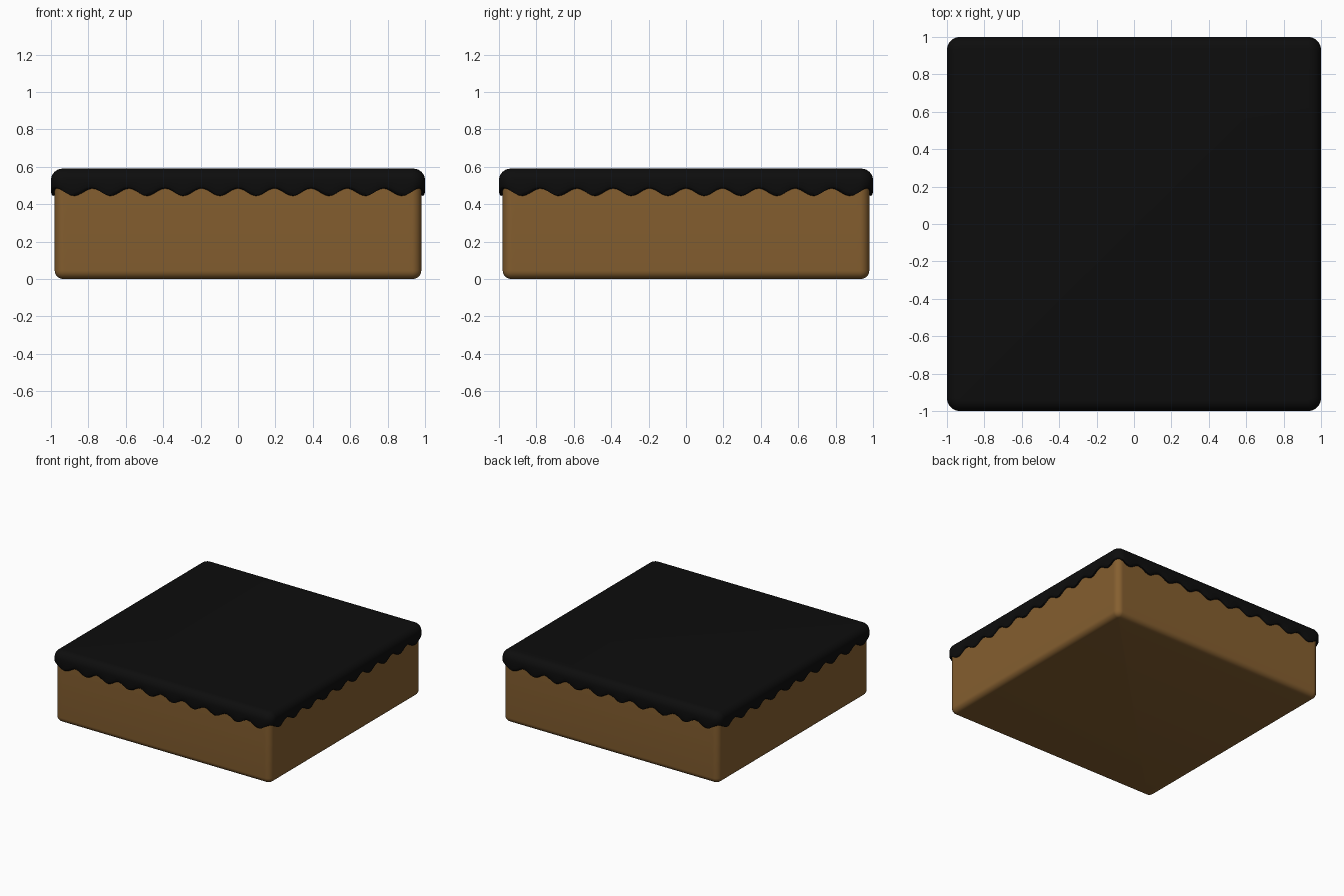
import bpy, bmesh, math

if "Cube" in bpy.data.objects:
    bpy.data.objects.remove(bpy.data.objects["Cube"])


def material(name, color):
    m = bpy.data.materials.new(name)
    m.diffuse_color = (*color, 1)
    m.use_nodes = True
    m.node_tree.nodes["Principled BSDF"].inputs["Base Color"].default_value = m.diffuse_color
    return m


SPONGE = material("sponge brown", (0.235, 0.114, 0.029))
ICING = material("black icing", (0.004, 0.004, 0.004))
SIDE_STEPS, ARC_STEPS, WAVES = 100, 16, 10   # per side


def outline(half, r):
    """Rounded square as (x, y, distance along one side's share of the perimeter)."""
    pts = []
    straight, arc = 2 * (half - r), r * math.pi / 2
    period = straight + arc
    for k in range(4):
        a0 = k * math.pi / 2
        local = []
        for i in range(SIDE_STEPS):
            t = i / SIDE_STEPS
            local.append((half, -(half - r) + straight * t, arc / 2 + straight * t))
        for i in range(ARC_STEPS):
            a = i / ARC_STEPS * math.pi / 2
            local.append((half - r + r * math.cos(a), half - r + r * math.sin(a),
                          arc / 2 + straight + r * a))
        c, s = round(math.cos(a0)), round(math.sin(a0))
        pts += [(x * c - y * s, x * s + y * c, d / period) for x, y, d in local]
    return pts


def build(name, rings, mat):
    """Skin a stack of (half width, corner radius, height, wave amount) rings."""
    bm = bmesh.new()
    loops = []
    for half, r, z, wave in rings:
        loops.append([bm.verts.new((x, y, z + wave * math.cos(2 * math.pi * WAVES * d)))
                      for x, y, d in outline(half, r)])
    n = len(loops[0])
    for a, b in zip(loops, loops[1:]):
        for i in range(n):
            j = (i + 1) % n
            bm.faces.new((a[i], a[j], b[j], b[i]))
    bm.faces.new(loops[0][::-1])
    bm.faces.new(loops[-1])
    bmesh.ops.recalc_face_normals(bm, faces=bm.faces)
    me = bpy.data.meshes.new(name)
    bm.to_mesh(me)
    bm.free()
    me.materials.append(mat)
    ob = bpy.data.objects.new(name, me)
    bpy.context.collection.objects.link(ob)
    bpy.context.view_layer.objects.active = ob
    ob.select_set(True)
    bpy.ops.object.shade_smooth_by_angle(angle=math.radians(50))
    ob.select_set(False)
    return ob


def rounded_edge(half, corner, r, z, a0, a1, steps=6):
    """Quarter-round rings; z is the height of the arc centre."""
    out = []
    for i in range(steps + 1):
        a = math.radians(a0 + (a1 - a0) * i / steps)
        inset = r * (1 - math.cos(a))
        out.append((half - inset, max(corner - inset, 0.004), z + r * math.sin(a), 0))
    return out


# Sponge block with softened lower edges
sponge = rounded_edge(0.98, 0.05, 0.045, 0.045, -90, 0)
sponge.append((0.98, 0.05, 0.54, 0))
build("cake_sponge", sponge, SPONGE)

# Icing sheet with a scalloped, slightly rolled lower rim
icing = [(0.97, 0.04, 0.50, 0), (0.975, 0.045, 0.466, 0.018), (0.985, 0.055, 0.464, 0.02),
         (0.994, 0.064, 0.467, 0.02), (1.0, 0.07, 0.48, 0.015)]
icing += rounded_edge(1.0, 0.07, 0.062, 0.528, 0, 90, 8)
build("icing_top", icing, ICING)
